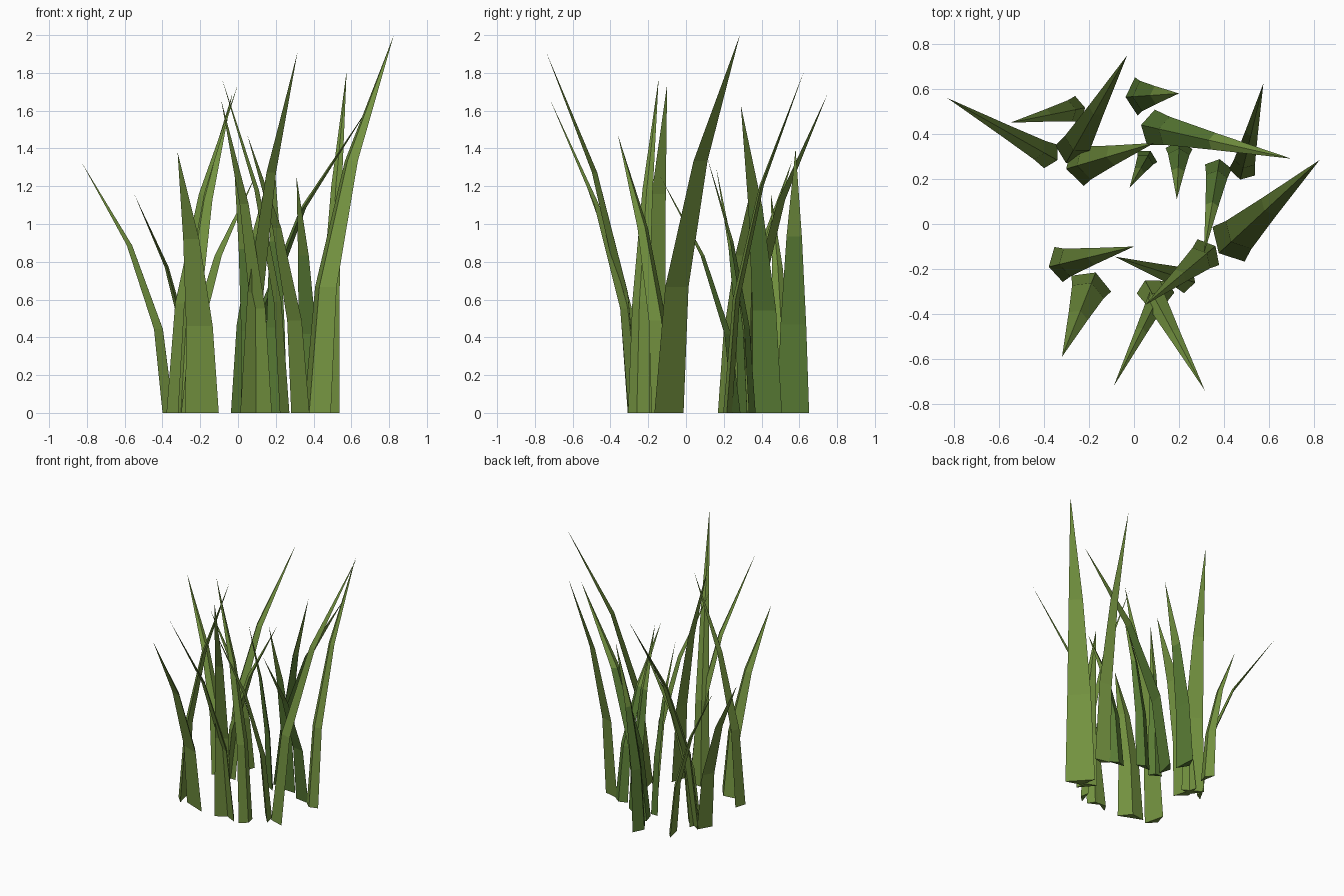
import bpy
import bmesh
from mathutils import Vector

cube = bpy.data.objects.get("Cube")
if cube:
    bpy.data.objects.remove(cube, do_unlink=True)


def make_material(name, color):
    mat = bpy.data.materials.new(name)
    mat.use_nodes = True
    mat.diffuse_color = color
    mat.node_tree.nodes["Principled BSDF"].inputs["Base Color"].default_value = color
    return mat


olive = make_material("olive_green", (0.17, 0.285, 0.05, 1))
green = make_material("deep_green", (0.10, 0.20, 0.035, 1))

# Width of the blade at each level, as a share of its base width
TAPER = (1.0, 0.8, 0.48)
RIDGE = 0.28


def grass_blade(name, base, tip, height, width, deep):
    """Bent, tapering blade: flat outer face, ridged inner face, pointed tip."""
    base, tip = Vector(base), Vector(tip)
    bend = tip - base
    forward = bend.normalized()
    side = Vector((-forward.y, forward.x))
    bm = bmesh.new()
    rings = []
    for level, share in enumerate(TAPER):
        t = level / len(TAPER)
        centre = base + bend * t ** 2
        half = side * width * share / 2
        back = forward * width * share * RIDGE
        corners = (centre + half, centre - back, centre - half)
        rings.append([bm.verts.new((p.x, p.y, height * t)) for p in corners])
    point = bm.verts.new((tip.x, tip.y, height))
    bm.faces.new(rings[0])
    for i in range(len(TAPER)):
        for a in range(3):
            b = (a + 1) % 3
            if i + 1 < len(TAPER):
                bm.faces.new((rings[i][a], rings[i][b], rings[i + 1][b], rings[i + 1][a]))
            else:
                face = bm.faces.new((rings[i][a], rings[i][b], point))
                face.material_index = 1  # pointed end
    bmesh.ops.recalc_face_normals(bm, faces=bm.faces)
    mesh = bpy.data.meshes.new(name)
    bm.to_mesh(mesh)
    bm.free()
    mesh.materials.append(green if deep else olive)
    mesh.materials.append(olive)
    obj = bpy.data.objects.new(name, mesh)
    bpy.context.collection.objects.link(obj)
    return obj


# Each blade: base centre, tip position, height, base width
olive_blades = [
    ((-.37, .3), (-.83, .56), 1.33, .12),
    ((-.25, .51), (-.55, .45), 1.16, .12),
    ((-.28, .31), (-.03, .75), 1.69, .16),
    ((-.25, .26), (.09, .36), 1.25, .19),
    ((.48, .23), (.575, .625), 1.81, .12),
    ((.42, -.09), (.825, .285), 2, .21),
    ((.33, -.125), (.05, -.36), 1.47, .15),
    ((.24, -.25), (-.085, -.145), 1.77, .12),
    ((-.335, -.18), (0, -.1), 1.74, .16),
    ((-.19, -.265), (-.32, -.59), 1.38, .19),
    ((.065, -.28), (.315, -.74), 1.91, .12),
    ((.13, -.28), (-.09, -.72), 1.66, .11),
]
deep_blades = [
    ((.01, .567), (.2, .58), 1.4, .17),
    ((.075, .43), (.7, .29), 1.63, .16),
    ((.06, .3), (-.02, .16), 1.3, .1),
    ((.2, .335), (.19, .11), 1.36, .12),
    ((.375, .255), (.31, -.135), 1.25, .12),
]

for group, deep in ((olive_blades, False), (deep_blades, True)):
    for n, (base, tip, height, width) in enumerate(group):
        label = "deep" if deep else "olive"
        grass_blade(f"{label}_grass_blade_{n + 1}", base, tip, height, width, deep)
